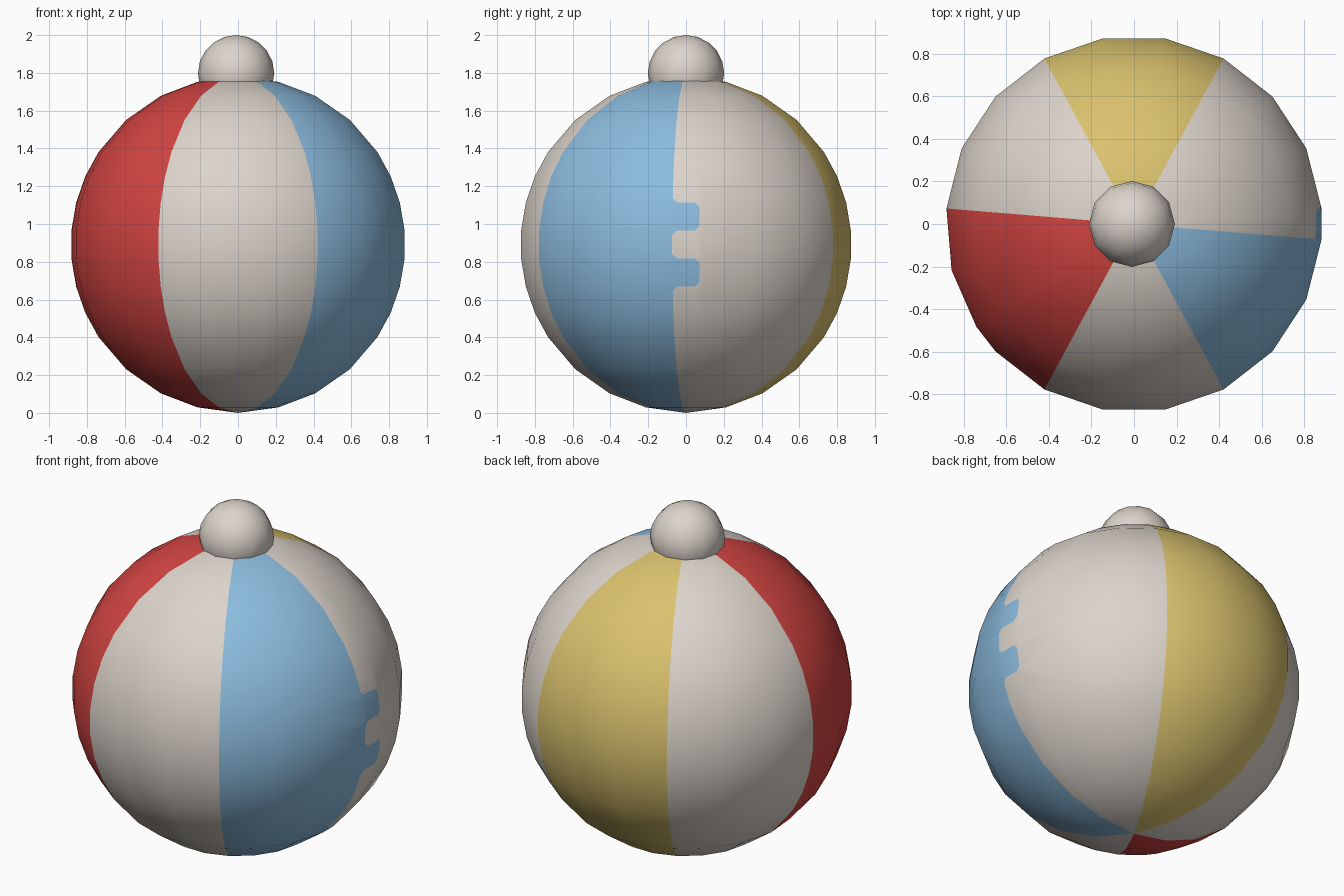
import bpy, bmesh, math

if "Cube" in bpy.data.objects:
    bpy.data.objects.remove(bpy.data.objects["Cube"])

R, CZ = 0.888, 0.891          # ball radius and centre height
STEP = 180 / 19               # fine grid step of the panel pattern


def material(name, rgb):
    m = bpy.data.materials.new(name)
    m.diffuse_color = (*rgb, 1)
    m.use_nodes = True
    m.node_tree.nodes["Principled BSDF"].inputs["Base Color"].default_value = m.diffuse_color
    return m


cream = material("cream", (0.72, 0.66, 0.60))
red = material("red", (0.64, 0.058, 0.053))
blue = material("blue", (0.26, 0.50, 0.73))
yellow = material("yellow", (0.70, 0.54, 0.155))


def finish(bm, name, mats):
    me = bpy.data.meshes.new(name)
    bmesh.ops.recalc_face_normals(bm, faces=bm.faces[:])
    for f in bm.faces:
        f.smooth = True
    bm.to_mesh(me)
    bm.free()
    for m in mats:
        me.materials.append(m)
    ob = bpy.data.objects.new(name, me)
    bpy.context.collection.objects.link(ob)
    return ob


# Striped ball: meridians land on the panel borders
azimuths = [STEP * (k - 0.5) for k in
            (0, 1, 3, 5, 7, 9, 11, 13, 15, 17, 19, 21, 23, 24, 26, 28, 30, 32, 34, 36)]
half = [4.8, 14.5, 24, 33.5, 48, 62.5, 76]
latitudes = [-a for a in reversed(half)] + half

bm = bmesh.new()
rings = []
for lat in latitudes:
    t = math.radians(lat)
    rings.append([bm.verts.new((R * math.cos(t) * math.cos(math.radians(a)),
                                R * math.cos(t) * math.sin(math.radians(a)),
                                CZ + R * math.sin(t))) for a in azimuths])
south = bm.verts.new((0, 0, 0))
north = bm.verts.new((0, 0, CZ + R - 0.005))
n = len(azimuths)


def panel(k):
    """Colour index of the panel that starts at meridian k."""
    a = azimuths[k] / STEP + 0.6
    if 7 <= a < 13:
        return 3
    if 19 <= a < 26:
        return 1
    return 2 if a >= 32 else 0


for k in range(n):
    j = (k + 1) % n
    c = panel(k)
    bm.faces.new((south, rings[0][j], rings[0][k])).material_index = c
    bm.faces.new((north, rings[-1][k], rings[-1][j])).material_index = c
    for i in range(len(rings) - 1):
        f = bm.faces.new((rings[i][k], rings[i][j], rings[i + 1][j], rings[i + 1][k]))
        # two blue teeth beside the blue panel
        tooth = k == 0 and (latitudes[i], latitudes[i + 1]) in ((-14.5, -4.8), (4.8, 14.5))
        f.material_index = 2 if tooth else c

# Clip the tooth corners: outer ones to cream, inner ones to blue
corners = [rings[latitudes.index(l)][k] for l in (-14.5, -4.8, 4.8, 14.5) for k in (0, 1)]
cut = bmesh.ops.bevel(bm, geom=corners, offset=0.025, offset_type='OFFSET',
                      segments=1, profile=0.5, affect='VERTICES')
for f in cut["faces"]:
    if len(f.verts) == 4 and f.calc_area() < 0.004:
        f.material_index = 0 if f.calc_center_median().y > 0 else 2
finish(bm, "striped_ball", [cream, red, blue, yellow])

# Knob on top
bm = bmesh.new()
bmesh.ops.create_uvsphere(bm, u_segments=12, v_segments=10, radius=0.202)
knob = finish(bm, "top_knob", [cream])
knob.location = (-0.01, 0, 1.798)
